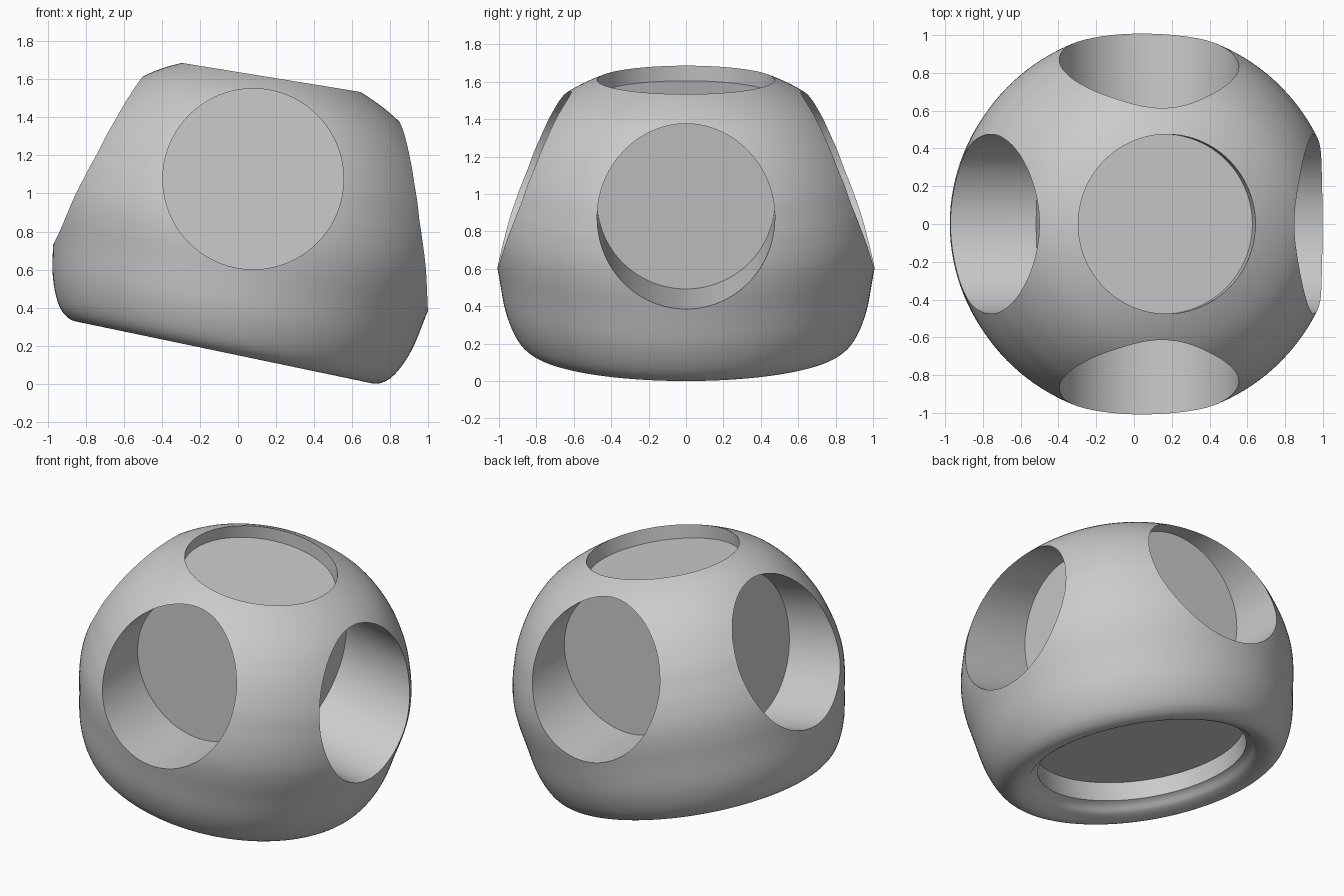
import bpy, bmesh, math
from mathutils import Matrix, Vector

cube = bpy.data.objects.get("Cube")
if cube:
    bpy.data.objects.remove(cube, do_unlink=True)

# One plain grey for the whole shell
grey = bpy.data.materials.new("plain grey")
grey.use_nodes = True
colour = (0.6, 0.6, 0.6, 1)
grey.diffuse_color = colour
grey.node_tree.nodes["Principled BSDF"].inputs["Base Color"].default_value = colour


def smooth_profile(points, steps=7):
    """Catmull-Rom curve through (radius, height) points, mirrored at the axis."""
    pts = [Vector(p) for p in points]
    flip = lambda v: Vector((-v.x, v.y))
    pts = [flip(pts[1])] + pts + [flip(pts[-2])]
    out = []
    for a, b, c, d in zip(pts, pts[1:], pts[2:], pts[3:]):
        for i in range(steps):
            t = i / steps
            out.append(0.5 * (2 * b + (c - a) * t + (2 * a - 5 * b + 4 * c - d) * t ** 2
                              + (3 * b - a - 3 * c + d) * t ** 3))
    return out + [pts[-2]]


def make_object(name, bm):
    bmesh.ops.recalc_face_normals(bm, faces=bm.faces)
    mesh = bpy.data.meshes.new(name)
    bm.to_mesh(mesh)
    bm.free()
    mesh.materials.append(grey)
    obj = bpy.data.objects.new(name, mesh)
    bpy.context.collection.objects.link(obj)
    return obj


def add_drill(bm, frame, direction, radius, near, far):
    """Cylinder along a direction of the frame, from near to far."""
    turn = Vector(direction).to_track_quat("Z", "Y").to_matrix().to_4x4()
    shift = Matrix.Translation((0, 0, (near + far) / 2))
    bmesh.ops.create_cone(bm, cap_ends=True, segments=128, radius1=radius, radius2=radius,
                          depth=far - near, matrix=frame @ turn @ shift)


# Rounded body with a dimpled base, turned about a tilted axis
profile = smooth_profile([
    (0, 0.32), (0.45, 0.305), (0.65, 0.235), (0.72, 0.172), (0.80, 0.145), (0.868, 0.175),
    (0.922, 0.25), (0.968, 0.375), (1.0, 0.55), (1.022, 0.68), (1.029, 0.79), (1.018, 0.9),
    (0.993, 1.01), (0.94, 1.165), (0.835, 1.345), (0.685, 1.499), (0.476, 1.611),
    (0.24, 1.68), (0, 1.70)])
bm = bmesh.new()
verts = [bm.verts.new((p.x, 0, p.y)) for p in profile]
edges = [bm.edges.new(pair) for pair in zip(verts, verts[1:])]
bmesh.ops.spin(bm, geom=verts + edges, cent=(0, 0, 0), axis=(0, 0, 1),
               angle=math.tau, steps=128)
bmesh.ops.remove_doubles(bm, verts=bm.verts, dist=0.0005)
bm.transform(Matrix.Rotation(math.radians(11.8), 4, "Y") @ Matrix.Translation((-0.106, 0, 0)))
body = make_object("hollowed_body", bm)

# Flat-bottomed round sockets on all six sides
bm = bmesh.new()
tilt = Matrix.Rotation(math.radians(10), 4, "Y")
core = tilt @ Matrix.Translation((-0.108, 0, 1.026))
for direction, radius, near in [((1, 0, 0), 0.475, 0.405), ((-1, 0, 0), 0.475, 0.515),
                                ((0, 0, 1), 0.475, 0.5), ((0, 0, -1), 0.65, 0.66)]:
    add_drill(bm, core, direction, radius, near, 1.4)
for side in (-1, 1):
    add_drill(bm, Matrix.Translation((0.08, 0, 1.075)), (0, side, 0), 0.475, 0.515, 1.4)
drills = make_object("socket_cutters", bm)
drills.hide_render = True

cut = body.modifiers.new("sockets", "BOOLEAN")
cut.operation = "DIFFERENCE"
cut.solver = "EXACT"
cut.object = drills
bpy.context.view_layer.update()
result = bpy.data.meshes.new_from_object(body.evaluated_get(bpy.context.evaluated_depsgraph_get()))
body.modifiers.clear()
body.data = result
bpy.data.objects.remove(drills, do_unlink=True)

# Rest on the ground, smooth with crisp socket rims
result.transform(Matrix.Translation((0, 0, -min(v.co.z for v in result.vertices))))
for obj in bpy.context.selected_objects:
    obj.select_set(False)
body.select_set(True)
bpy.context.view_layer.objects.active = body
bpy.ops.object.shade_smooth_by_angle(angle=math.radians(30))
